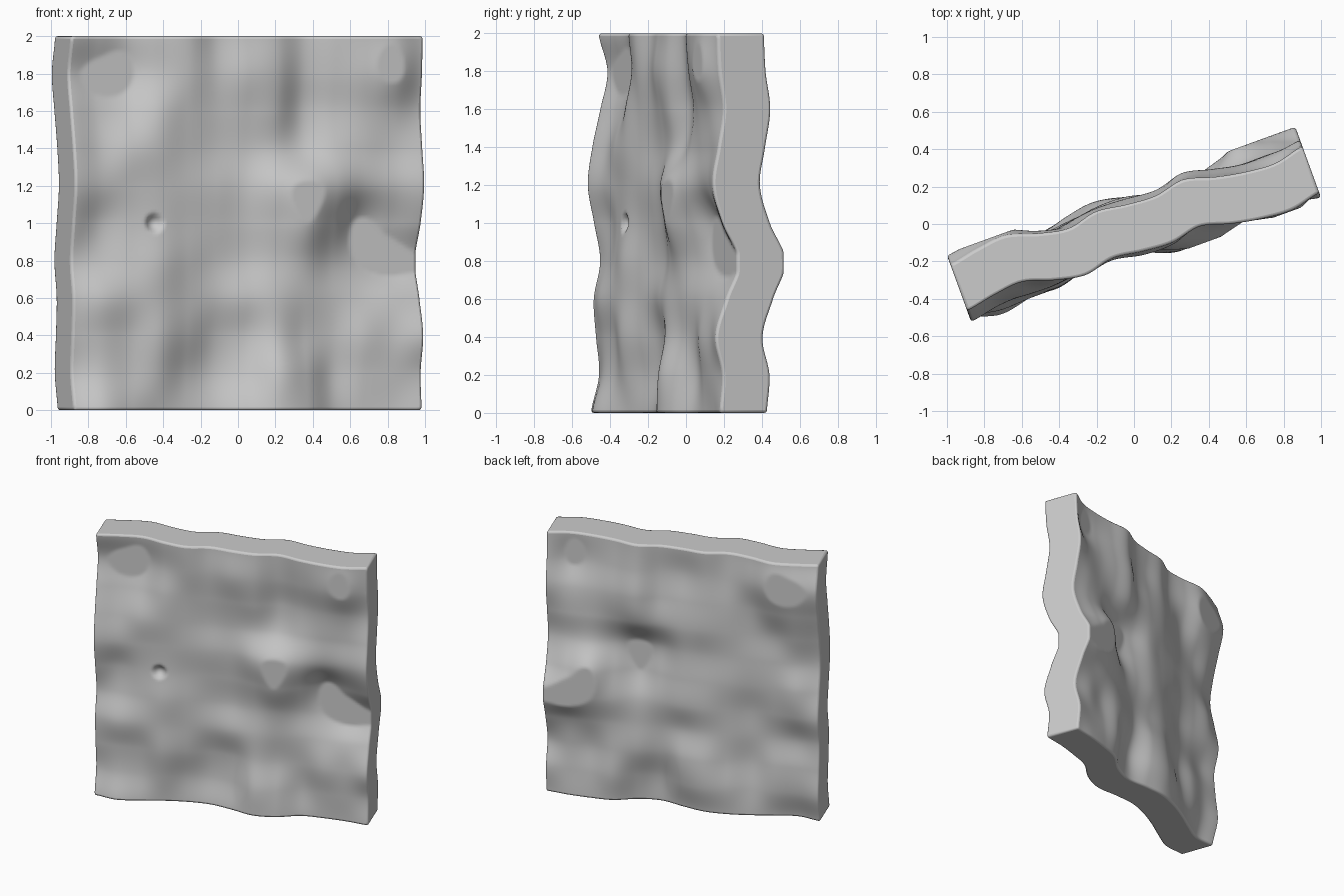
import bpy, bmesh, math
from mathutils import Matrix, Vector

if "Cube" in bpy.data.objects:
    bpy.data.objects.remove(bpy.data.objects["Cube"])

# Coarse relief of the slab in hundredths, rows from bottom to top, left to right
RELIEF = [
    [-4, -8, -5, -1, 1.5, 1.5, -3, -8.5, -7, -0.5, 0, -1, -3.5],
    [0.5, -3, -2, -2.5, 2.5, 5, 1, -8, -5, 1.5, -1, -2, -2],
    [-1.3, -3, -2.5, -5, -0.5, 4, 2, -4, -1, 0.5, -3, -3, -6],
    [-2.5, -5.5, -5, -4.5, -1, 0.5, -1.5, -3.5, -2, 0, 0.5, 0, 0],
    [1, 0, -2.5, -4.5, -1, 2, 2, -1.5, -3, 2, 6.5, 9, 7],
    [-2.5, 1, -1, -2, 0, 1, 0.5, -4.5, -9, -2, 7, 3.5, -2],
    [-6, -3, -2, -2, -1, -0.5, -1, -7, -10, -7, -3, -4, -7.5],
    [-3.5, -0.5, -2.5, -3, -0.5, 1.5, 1, -0.5, 1, -2, -3, -3, -4.5],
    [1, 4, 3, -2, -1, 0.5, -1, -2, 3.5, 0, -3.5, -4, -1.5],
    [5, 7.5, 7.5, 1, -2.5, -1, -4, -4, 1, -3, -7.5, -10, -4],
    [0, 3, 4.5, -0.5, -3.5, 0, -2, -3, 0, -4.5, -7.5, -8.5, -5],
]
HALF_THICK = 0.133
N = 128                       # grid divisions along each side
DENT = Vector((-0.53, 1.0))   # small round pit on the front


def spline(vals, t):
    """Smooth interpolation through evenly spaced values, t in 0..1."""
    s = t * (len(vals) - 1)
    k = min(int(s), len(vals) - 2)
    f = s - k
    p = [vals[max(0, min(len(vals) - 1, k + o))] for o in (-1, 0, 1, 2)]
    return p[1] + 0.5 * f * (p[2] - p[0] + f * (
        2 * p[0] - 5 * p[1] + 4 * p[2] - p[3]
        + f * (3 * (p[1] - p[2]) + p[3] - p[0])))


def build_slab():
    bm = bmesh.new()
    turn = Matrix.Rotation(math.radians(20), 4, 'Z')
    front, back = {}, {}
    for i in range(N + 1):
        u = -0.997 + 1.985 * i / N
        column = [spline(row, i / N) for row in RELIEF]
        for j in range(N + 1):
            z = 2.0 * j / N
            # peaks and hollows are cut off flat
            d = max(-0.09, min(0.06, spline(column, j / N) / 100))
            r = (Vector((u, z)) - DENT).length / 0.052
            pit = 0.036 * (1 - r * r) if r < 1 else 0
            front[i, j] = bm.verts.new(turn @ Vector((u, d - HALF_THICK + pit, z)))
            back[i, j] = bm.verts.new(turn @ Vector((u, d + HALF_THICK, z)))
    # front and back sheets
    for side in (front, back):
        for i in range(N):
            for j in range(N):
                bm.faces.new((side[i, j], side[i + 1, j],
                              side[i + 1, j + 1], side[i, j + 1]))
    # rim joining the two sheets
    ring = ([(i, 0) for i in range(N)] + [(N, j) for j in range(N)]
            + [(i, N) for i in range(N, 0, -1)] + [(0, j) for j in range(N, 0, -1)])
    for a, b in zip(ring, ring[1:] + ring[:1]):
        bm.faces.new((front[a], front[b], back[b], back[a]))
    bmesh.ops.recalc_face_normals(bm, faces=bm.faces[:])
    mesh = bpy.data.meshes.new("wavy_slab")
    bm.to_mesh(mesh)
    bm.free()
    obj = bpy.data.objects.new("wavy_slab", mesh)
    bpy.context.collection.objects.link(obj)
    return obj


slab = build_slab()

stone = bpy.data.materials.new("light_grey")
stone.diffuse_color = (0.6, 0.6, 0.6, 1)
stone.use_nodes = True
stone.node_tree.nodes["Principled BSDF"].inputs["Base Color"].default_value = stone.diffuse_color
slab.data.materials.append(stone)

# Smooth faces with softened rim edges
bpy.context.view_layer.objects.active = slab
slab.select_set(True)
bpy.ops.object.shade_smooth_by_angle(angle=math.radians(55))
bevel = slab.modifiers.new("soft_rim", 'BEVEL')
bevel.width = 0.015
bevel.segments = 3
bevel.limit_method = 'ANGLE'
bevel.angle_limit = math.radians(65)
